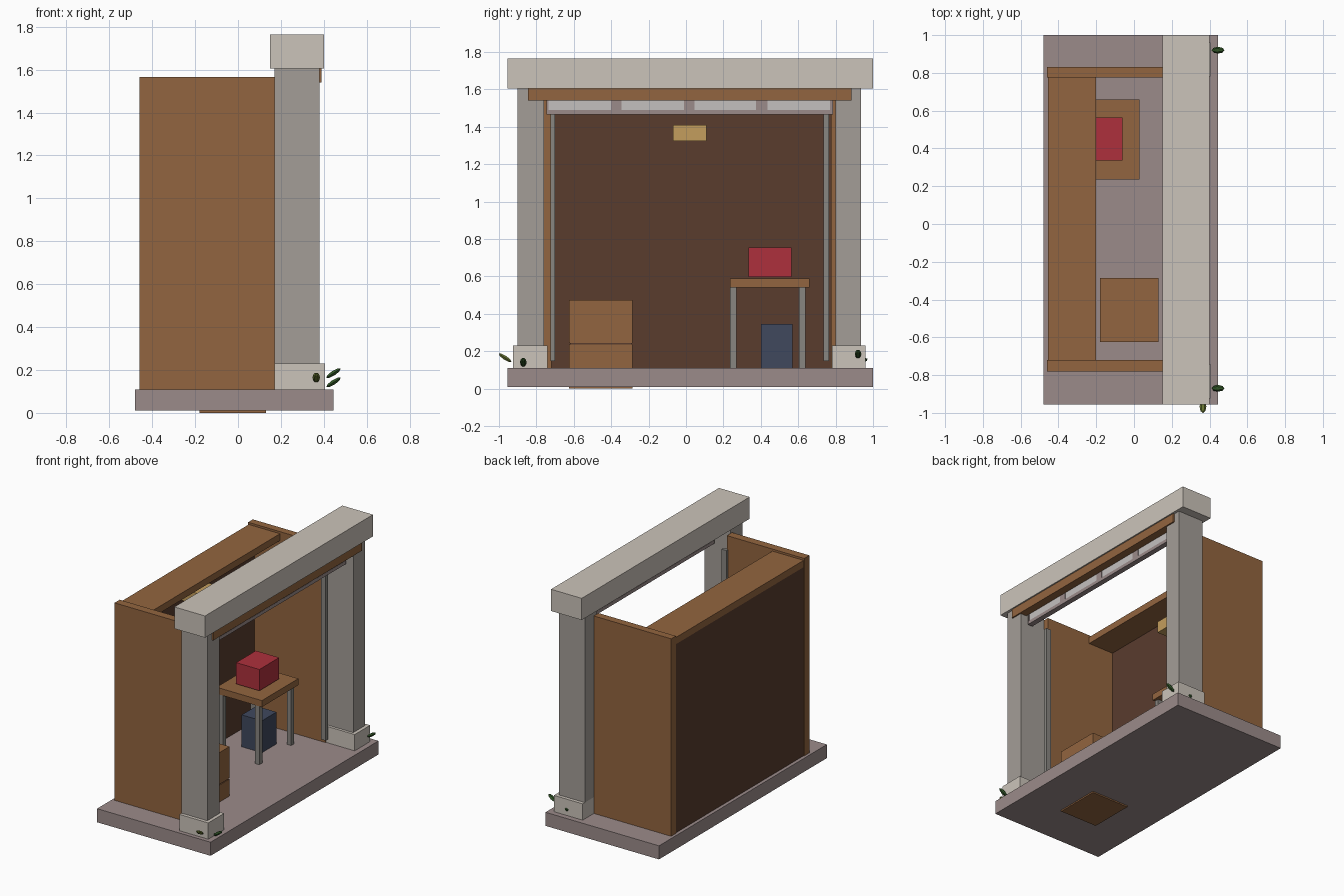
import bpy
from math import radians, cos, sin
from mathutils import Matrix, Vector

if "Cube" in bpy.data.objects:
    bpy.data.objects.remove(bpy.data.objects["Cube"])


def mat(name, rgb):
    m = bpy.data.materials.new(name)
    m.diffuse_color = (*rgb, 1)
    m.use_nodes = True
    m.node_tree.nodes["Principled BSDF"].inputs["Base Color"].default_value = m.diffuse_color
    return m


WOOD = mat("wood", (0.29, 0.13, 0.05))
DARK = mat("dark_wood", (0.10, 0.045, 0.027))
STONE = mat("stone", (0.60, 0.55, 0.49))
PILLAR = mat("pillar_stone", (0.37, 0.34, 0.31))
METAL = mat("metal", (0.25, 0.24, 0.22))
PAVING = mat("paving", (0.33, 0.26, 0.255))
GLASS = mat("pane", (0.55, 0.53, 0.52))
RED = mat("red", (0.42, 0.03, 0.045))
BLUE = mat("blue", (0.05, 0.065, 0.11))
GOLD = mat("gold", (0.55, 0.34, 0.11))
GREEN = mat("leaf_green", (0.03, 0.09, 0.02))
OLIVE = mat("leaf_olive", (0.13, 0.17, 0.03))


def box(name, x, y, z, m):
    """Box from (min, max) ranges on each axis."""
    bpy.ops.mesh.primitive_cube_add(size=1)
    o = bpy.context.object
    o.name = name
    c = [sum(r) / 2 for r in (x, y, z)]
    s = [r[1] - r[0] for r in (x, y, z)]
    o.data.transform(Matrix.Translation(c) @ Matrix.Diagonal((*s, 1)))
    o.data.materials.append(m)
    return o


def leaf(name, centre, heading, m, length=0.08):
    """Six-sided faceted leaf, tilted upwards and pointing along heading."""
    bpy.ops.mesh.primitive_uv_sphere_add(segments=6, ring_count=4, radius=0.5)
    o = bpy.context.object
    o.name = name
    o.data.transform(Matrix.Rotation(radians(90), 4, 'Y'))
    o.data.transform(Matrix.Translation(centre)
                     @ Matrix.Rotation(radians(heading), 4, 'Z')
                     @ Matrix.Rotation(radians(-33), 4, 'Y')
                     @ Matrix.Diagonal((length, 0.036, 0.026, 1)))
    o.data.materials.append(m)


# Floor slab
box("floor_slab", (-0.48, 0.445), (-0.955, 1.0), (0.01, 0.11), PAVING)

# Pillars, plinths and stone beam
for side, py, by in (("left", (-0.90, -0.76), (-0.925, -0.74)),
                     ("right", (0.80, 0.935), (0.78, 0.96))):
    box(side + "_pillar", (0.17, 0.38), py, (0.23, 1.605), PILLAR)
    box(side + "_plinth", (0.17, 0.405), by, (0.11, 0.23), STONE)
box("stone_beam", (0.15, 0.40), (-0.955, 1.0), (1.605, 1.765), STONE)

# Room shell
for side, wy in (("left", (-0.78, -0.72)), ("right", (0.775, 0.83))):
    box(side + "_wall", (-0.46, 0.17), wy, (0.11, 1.565), WOOD)
box("back_wall", (-0.455, -0.41), (-0.72, 0.775), (0.11, 1.50), DARK)
box("ceiling_board", (-0.455, -0.20), (-0.72, 0.775), (1.50, 1.55), WOOD)

# Lintel and transom window with four panes
box("lintel", (0.33, 0.39), (-0.845, 0.885), (1.54, 1.605), WOOD)
box("transom_sill", (0.29, 0.33), (-0.745, 0.785), (1.465, 1.49), PAVING)
panes = [(-0.735, -0.40), (-0.345, -0.01), (0.045, 0.375), (0.435, 0.77)]
bars = [-0.745] + [v for p in panes for v in p] + [0.785]
for i in range(0, len(bars), 2):
    box(f"transom_bar_{i // 2}", (0.29, 0.33), (bars[i], bars[i + 1]), (1.49, 1.605), PAVING)
for i, p in enumerate(panes):
    box(f"transom_pane_{i}", (0.295, 0.325), p, (1.49, 1.605), GLASS)

# Slim door posts
for side, py in (("left", (-0.725, -0.70)), ("right", (0.735, 0.765))):
    box(side + "_door_post", (0.16, 0.20), py, (0.147, 1.465), METAL)

# Table with box on top and bin below
box("table_top", (-0.34, 0.03), (0.235, 0.66), (0.54, 0.588), WOOD)
for i, x in enumerate((-0.32, -0.025)):
    for j, y in enumerate((0.235, 0.605)):
        box(f"table_leg_{i}{j}", (x, x + 0.035), (y, y + 0.035), (0.11, 0.54), METAL)
box("red_box", (-0.25, -0.06), (0.335, 0.565), (0.598, 0.755), RED)
box("blue_bin", (-0.25, -0.085), (0.40, 0.57), (0.11, 0.345), BLUE)

# Two-drawer cabinet
box("cabinet_lower", (-0.18, 0.13), (-0.625, -0.285), (0.0, 0.235), WOOD)
box("cabinet_seam", (-0.175, 0.125), (-0.62, -0.29), (0.235, 0.245), DARK)
box("cabinet_upper", (-0.18, 0.13), (-0.625, -0.285), (0.245, 0.475), WOOD)

# Wall lamp
box("wall_lamp", (-0.41, -0.27), (-0.07, 0.11), (1.325, 1.41), GOLD)

# Leaves around the plinths
leaf("leaf_front_left", (0.445, -0.87, 0.142), 0, GREEN)
leaf("leaf_front_right", (0.445, 0.92, 0.185), 0, GREEN)
leaf("leaf_left_side", (0.365, -0.967, 0.165), -90, OLIVE)
leaf("leaf_right_side", (0.30, 0.945, 0.145), 90, GREEN, 0.06)
